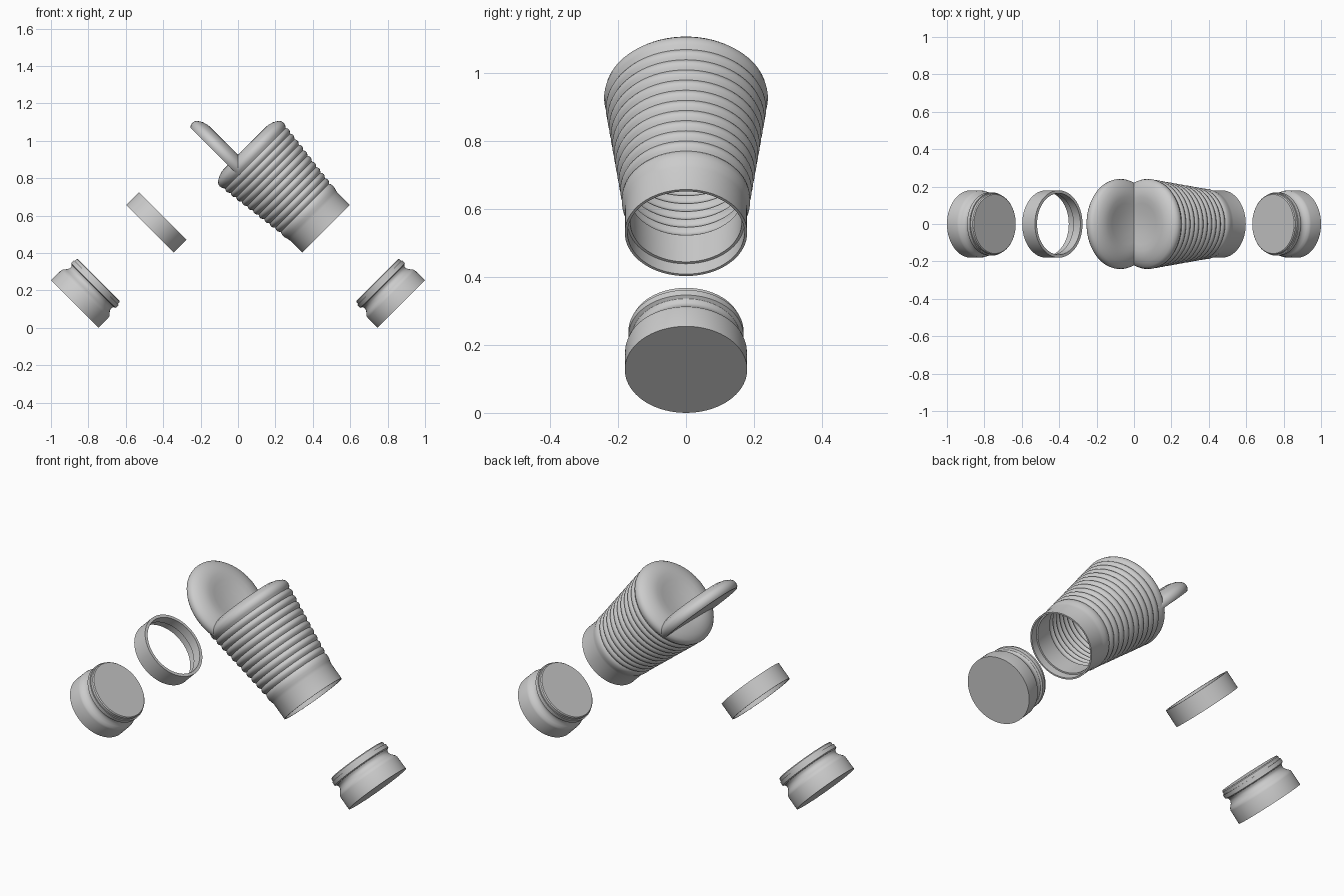
import bpy, bmesh, math

if "Cube" in bpy.data.objects:
    bpy.data.objects.remove(bpy.data.objects["Cube"], do_unlink=True)

SEGMENTS = 72
grey = bpy.data.materials.new("light_grey")
grey.use_nodes = True
grey.diffuse_color = (0.6, 0.6, 0.6, 1)
grey.node_tree.nodes["Principled BSDF"].inputs["Base Color"].default_value = (0.6, 0.6, 0.6, 1)


def lathe(name, profile, side, closed=False):
    """Turn (radius, height) points; side 1 leans on the right axis, -1 on the left."""
    bm = bmesh.new()
    verts = [bm.verts.new((r, 0, h)) for r, h in profile]
    pairs = list(zip(verts, verts[1:]))
    if closed:
        pairs.append((verts[-1], verts[0]))
    edges = [bm.edges.new(p) for p in pairs]
    bmesh.ops.spin(bm, geom=verts + edges, cent=(0, 0, 0), axis=(0, 0, 1),
                   angle=math.tau, steps=SEGMENTS, use_duplicate=False)
    bmesh.ops.remove_doubles(bm, verts=bm.verts, dist=0.0005)
    bmesh.ops.recalc_face_normals(bm, faces=bm.faces)
    mesh = bpy.data.meshes.new(name)
    bm.to_mesh(mesh)
    bm.free()
    mesh.materials.append(grey)
    ob = bpy.data.objects.new(name, mesh)
    bpy.context.collection.objects.link(ob)
    ob.location = (0.5 * side, 0, 0.5)
    ob.rotation_euler = (0, -side * math.pi / 4, 0)
    bpy.ops.object.select_all(action="DESELECT")
    ob.select_set(True)
    bpy.context.view_layer.objects.active = ob
    bpy.ops.object.shade_smooth_by_angle(angle=math.radians(32))
    return ob


def ribs(inset, count=10, low=0.2, high=0.575, steps=6):
    """Rounded ribs up the flaring wall, with a crease between each pair."""
    points = []
    for i in range(count * steps + 1):
        t = i / (count * steps)
        bump = 0.009 * math.sin(math.pi * (i % steps) / steps)
        points.append((0.182 + 0.047 * t + bump - inset, low + (high - low) * t))
    return points


# Dished disc with a rounded rim, shared by the cup top and the lid
crown = [(0.23, 0.578), (0.238, 0.588), (0.241, 0.603), (0.238, 0.618), (0.228, 0.63),
         (0.205, 0.644), (0.175, 0.653), (0.145, 0.655), (0.11, 0.65), (0.06, 0.642),
         (0, 0.639)]

# Cup: stepped socket, ribbed inner wall, then neck and ribbed outer wall
inside = [(0, 0.585), (0.21, 0.58)] + ribs(0.014)[::-1]
socket = [(0.166, 0.14), (0.164, 0.085), (0.172, 0.085), (0.172, 0.042)]
neck = [(0.18, 0.042), (0.18, 0.135), (0.183, 0.15), (0.188, 0.165), (0.189, 0.18),
        (0.187, 0.192)]
lathe("ribbed_cup", inside + socket + neck + ribs(0) + crown, 1)

# Open lid
lathe("lid", [(0, 0.58)] + crown, -1)

# Loose collar ring
lathe("collar_ring", [(0.18, 0.042), (0.18, 0.138), (0.164, 0.138), (0.164, 0.085),
                      (0.172, 0.085), (0.172, 0.042)], -1, closed=True)

# Two matching plugs with a coved groove
plug = [(0, -0.527), (0.18, -0.527), (0.179, -0.452), (0.176, -0.441), (0.167, -0.431),
        (0.159, -0.421), (0.154, -0.41), (0.154, -0.4), (0.159, -0.391), (0.169, -0.386),
        (0.169, -0.365), (0.163, -0.365), (0.163, -0.35), (0.158, -0.345), (0, -0.345)]
for label, side in (("left_plug", 1), ("right_plug", -1)):
    lathe(label, plug, side)
